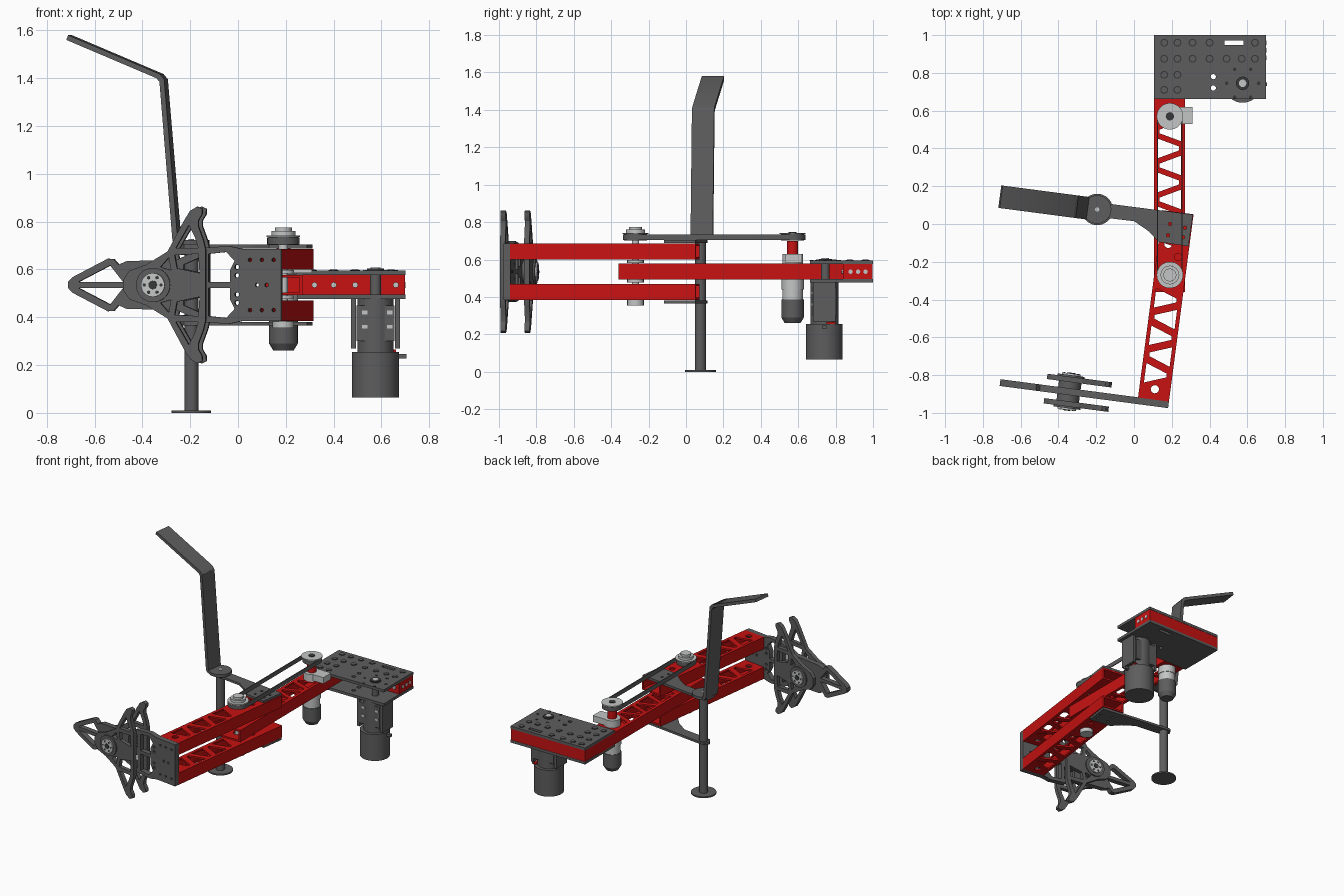
import bpy, bmesh, math
from mathutils import Matrix, Vector

if "Cube" in bpy.data.objects:
    bpy.data.objects.remove(bpy.data.objects["Cube"])

T = Matrix.Translation
TILT = Matrix.Rotation(math.radians(-7.5), 4, 'Z')
UPRIGHT = Matrix.Rotation(math.radians(90), 4, 'X')


def material(name, r, g, b):
    m = bpy.data.materials.new(name)
    m.diffuse_color = (r, g, b, 1)
    m.use_nodes = True
    m.node_tree.nodes["Principled BSDF"].inputs["Base Color"].default_value = m.diffuse_color
    return m


GREY = material("dark grey", 0.11, 0.11, 0.11)
RED = material("red", 0.58, 0.006, 0.006)
LIGHT = material("light grey", 0.55, 0.56, 0.56)
BLACK = material("black", 0.04, 0.04, 0.04)


def add(name, mesh, mat, matrix):
    mesh.materials.clear()
    mesh.materials.append(mat)
    ob = bpy.data.objects.new(name, mesh)
    ob.matrix_world = matrix
    bpy.context.collection.objects.link(ob)
    return ob


def plate(name, outer, holes, thick, mat, matrix):
    """Flat plate with holes, centred on its own plane."""
    cu = bpy.data.curves.new(name, 'CURVE')
    cu.dimensions = '2D'
    cu.fill_mode = 'BOTH'
    cu.extrude = thick / 2
    for pts in [outer] + holes:
        sp = cu.splines.new('POLY')
        sp.points.add(len(pts) - 1)
        for p, (x, y) in zip(sp.points, pts):
            p.co = (x, y, 0, 1)
        sp.use_cyclic_u = True
    tmp = bpy.data.objects.new(name + "_outline", cu)
    bpy.context.collection.objects.link(tmp)
    dg = bpy.context.evaluated_depsgraph_get()
    mesh = bpy.data.meshes.new_from_object(tmp.evaluated_get(dg))
    bpy.data.objects.remove(tmp)
    return add(name, mesh, mat, matrix)


def box(name, x0, x1, y0, y1, z0, z1, mat, matrix=Matrix()):
    bm = bmesh.new()
    bmesh.ops.create_cube(bm, size=1)
    for v in bm.verts:
        v.co = Vector(((x0 + x1) / 2 + v.co.x * (x1 - x0), (y0 + y1) / 2 + v.co.y * (y1 - y0),
                       (z0 + z1) / 2 + v.co.z * (z1 - z0)))
    mesh = bpy.data.meshes.new(name)
    bm.to_mesh(mesh)
    bm.free()
    return add(name, mesh, mat, matrix)


def rod(name, x, y, z0, z1, r, mat, matrix=Matrix(), r0=None, n=32):
    bm = bmesh.new()
    bmesh.ops.create_cone(bm, cap_ends=True, segments=n, radius1=r if r0 is None else r0,
                          radius2=r, depth=z1 - z0)
    mesh = bpy.data.meshes.new(name)
    bm.to_mesh(mesh)
    bm.free()
    return add(name, mesh, mat, matrix @ T((x, y, (z0 + z1) / 2)))


def circle(x, y, r, n=12):
    return [(x + r * math.cos(2 * math.pi * i / n), y + r * math.sin(2 * math.pi * i / n)) for i in range(n)]


def rect(x0, x1, y0, y1):
    return [(x0, y0), (x1, y0), (x1, y1), (x0, y1)]


def flip(pts):
    return [(x, -y) for x, y in reversed(pts)]


def sym(half):
    return half + flip(half)


def truss(first, count, pitch=0.09):
    """Alternating triangular cut-outs along y."""
    out = []
    for k in range(count):
        s, y = (1 if k % 2 else -1), first + k * pitch
        out.append([(s * .062, y - .052), (s * .062, y + .052), (-s * .052, y + .01), (-s * .052, y - .01)])
    return out


def arm(name, y0, y1, zc, holes, matrix, w=0.0825, h=0.0425):
    for s in (-1, 1):
        plate(name + "_web", rect(-w, w, y0, y1), holes, 0.012, RED, matrix @ T((0, 0, zc + s * (h - .006))))
        box(name + "_wall", s * w - .006 - s * .006, s * w + .006 - s * .006, y0, y1,
            zc - h + .012, zc + h - .012, RED, matrix)


# Lower arm and the crossing tube of the base
ARM1 = T((0.1875, 0, 0))
arm("base_arm", -0.36, 0.84, 0.535,
    [circle(0, -.27, .03)] + truss(-0.14, 8) + [circle(0, .57, .03)], ARM1)
plate("base_cross_tube", rect(.107, .698, .84, .998), [rect(.119, .686, .852, .986)], 0.083, RED, T((0, 0, .535)))
for x in (.32, .40, .49, .66):
    rod("tube_rivet", x, -.535, -.002, .006, .012, LIGHT, T((0, .838, 0)) @ UPRIGHT.inverted() @ Matrix.Rotation(math.pi, 4, 'X') @ T((0, 1.07, 0)), n=12)
for y in (.88, .92, .96):
    rod("end_rivet", 0, 0, -.003, .003, .012, LIGHT, T((.698, y, .535)) @ Matrix.Rotation(math.pi / 2, 4, 'Y'), n=12)

# Base plates with slot and hole pattern
slot = rect(.48, .58, .948, .972)
for nm, z in (("base_top_plate", .586), ("base_bottom_plate", .486)):
    plate(nm, rect(.105, .70, .662, 1.0), [slot, circle(.42, .78, .014), circle(.42, .72, .014)], .019, GREY, T((0, 0, z)))
spots = [(x, .96) for x in (.16, .23, .31, .40, .64)]
spots += [(x, .875) for x in (.16, .23, .31, .40, .49, .57, .64)]
spots += [(x, y) for x in (.16, .23) for y in (.79, .71)]
for x, y in spots:
    rod("plate_recess", x, y, .594, .598, .021, BLACK, n=16)
    rod("plate_stud", x, y, .594, .600, .015, GREY, n=16)
for i in range(6):
    a = i * math.pi / 3
    rod("bearing_bolt", .575 + .085 * math.cos(a), .745 + .085 * math.sin(a), .594, .598, .01, BLACK, n=10)
rod("bearing", .575, .745, .594, .604, .035, BLACK)
rod("bearing_cap", .575, .745, .604, .608, .02, LIGHT, n=16)

# Base motor with gearbox
rod("gearbox_shaft", .575, .745, .49, .60, .023, GREY)
rod("base_motor", .575, .74, .065, .255, .098, GREY, n=40)
rod("base_gearbox", .575, .74, .255, .477, .075, GREY)
box("gearbox_block", .495, .655, .675, .805, .30, .45, GREY)
for x in (.483, .667):
    box("gearbox_rail", x - .01, x + .01, .68, .80, .27, .477, GREY)
for x, z in ((.53, .36), (.635, .36), (.53, .42), (.635, .42)):
    box("gearbox_screw", x - .012, x + .012, .669, .677, z - .008, z + .008, LIGHT)
box("motor_terminal", .66, .705, .73, .75, .228, .246, GREY)
box("motor_tag", .64, .66, .75, .80, .255, .265, RED)

# Small motor that drives the belt
JX, DY, PY = .19, .57, -.27
rod("drive_motor", JX, DY, .29, .385, .06, GREY)
rod("drive_motor_end", JX, DY, .26, .29, .06, GREY, r0=.042)
rod("drive_gearbox", JX, DY, .385, .44, .055, LIGHT)
rod("drive_gearbox_collar", JX, DY, .44, .495, .06, LIGHT, n=12)
rod("drive_collar", JX, DY, .578, .63, .055, LIGHT)
box("drive_clamp", .19, .31, .53, .62, .585, .63, LIGHT)
rod("drive_coupler", JX, DY, .63, .70, .03, RED)

# Pulleys, shaft and belt
for nm, y, top in (("drive_pulley", DY, .742), ("joint_pulley", PY, .742)):
    rod(nm, JX, y, .702, .736, .062, GREY, n=40)
    rod(nm + "_flange", JX, y, .736, top, .07, LIGHT, n=40)
    rod(nm + "_bore", JX, y, top, top + .004, .022, BLACK, n=16)
rod("joint_hub", JX, PY, .742, .76, .05, LIGHT, n=16)
rod("joint_hub_cap", JX, PY, .76, .775, .035, LIGHT, n=12)
rod("joint_shaft", JX, PY, .36, .742, .02, LIGHT)
for z in (.355, .477, .582):
    rod("joint_spacer", JX, PY, z, z + .028 if z < .4 else z + .015, .045, LIGHT, n=16)


def stadium(r, n=16):
    return ([(r * math.cos(math.pi * i / n), DY + r * math.sin(math.pi * i / n)) for i in range(n + 1)] +
            [(-r * math.cos(math.pi * i / n), PY - r * math.sin(math.pi * i / n)) for i in range(n + 1)])


plate("belt", stadium(.068), [stadium(.062)], .03, GREY, T((JX, 0, .719)))

# Twin upper arms, turned about the joint
ARM2 = T((JX, PY, 0)) @ TILT
upper_holes = [circle(0, -.61, .022)] + truss(-.53, 5, .1) + [circle(.03, .10, .02), circle(-.03, .16, .02)]
for nm, z in (("upper_arm", .643), ("lower_arm", .427)):
    arm(nm, -.665, .335, z, upper_holes, ARM2)

# Brackets that reach from the arms to the post
bracket = [(.312, .05), (.288, -.118), (.13, -.095), (.08, -.04), (.0, .015), (-.17, .035), (-.225, .045),
           (-.245, .08), (-.225, .115), (-.17, .112), (.0, .09)]
bolts = [circle(x, y, .009, 8) for x, y in ((.18, -.06), (.26, -.07), (.19, .0), (.27, -.02))]
for z in (.696, .373):
    plate("post_bracket", bracket, bolts, .016, GREY, T((0, 0, z)))

# Post, foot and bent strip
PX, PYY = -.195, .077
rod("post", PX, PYY, .01, .71, .029, GREY)
rod("foot", PX, PYY, 0, .01, .083, GREY, n=40)
rod("strip_base", PX, PYY, .704, .724, .075, GREY)
rod("strip_bolt", PX, PYY, .724, .728, .012, LIGHT, n=12)
strip = [(.03, .704), (-.055, .704), (-.072, .72), (-.127, 1.385), (-.14, 1.40), (-.52, 1.56),
         (-.512, 1.58), (-.125, 1.417), (-.107, 1.395), (-.05, .724), (.03, .724)]
plate("bent_strip", strip, [], .12, GREY, T((PX, PYY, 0)) @ TILT @ UPRIGHT)

# Claw frame at the arm end: tip, hub body, link and end plate
HUB = ARM2 @ T((-.449, -.682, .535)) @ UPRIGHT
frame = sym([(-.368, .012), (-.35, .032), (-.20, .110), (-.175, .108), (-.155, .085), (-.12, .10), (.09, .105),
             (.2, .155), (.31, .163), (.37, .150), (.5315, .150)])
cuts = []
for hole in ([(-.325, .012), (-.19, .082), (-.165, .05), (-.135, .012)],
             [(.225, .012), (.315, .012), (.315, .06), (.335, .10), (.30, .138), (.225, .13)],
             [(.12, .03), (.2, .03), (.2, .12), (.12, .085)]):
    cuts += [hole, flip(hole)]
cuts += [circle(.40 + .05 * i, s * .105, .008, 8) for i in range(3) for s in (-1, 1)]
cuts += [circle(.43 + .04 * i, 0, .008, 8) for i in range(2)]
cuts += [circle(.345, s * z, .01, 8) for z in (.04, .075) for s in (-1, 1)]
plate("claw_frame", frame, cuts, .036, GREY, HUB)

# Twin claws either side of the frame, with hubs
claw = sym([(-.125, .025), (-.10, .06), (-.03, .085), (.06, .14), (.13, .27), (.155, .31), (.185, .328),
            (.207, .318), (.205, .295), (.19, .27), (.19, .245), (.212, .185), (.22, .15)])
claw_cuts = []
for hole in ([(.095, .155), (.15, .25), (.175, .20), (.19, .155)],
             [(.10, .07), (.09, .125), (.19, .130), (.195, .05)],
             [(.03, .075), (.065, .115), (.075, .062)]):
    claw_cuts += [hole, flip(hole)]
for s in (-1, 1):
    plate("claw", claw, claw_cuts, .028, GREY, HUB @ T((0, 0, s * .065)))
    z0, z1 = sorted((s * .079, s * .088))
    rod("claw_hub_ring", 0, 0, z0, z1, .072, GREY, HUB)
    z0, z1 = sorted((s * .088, s * .097))
    rod("claw_hub", 0, 0, z0, z1, .05, LIGHT, HUB, n=20)
    z0, z1 = sorted((s * .097, s * .101))
    rod("claw_hub_bore", 0, 0, z0, z1, .018, BLACK, HUB, n=12)
    for i in range(6):
        a = i * math.pi / 3
        rod("claw_hub_bolt", .035 * math.cos(a), .035 * math.sin(a), min(s * .096, s * .099),
            max(s * .096, s * .099), .007, BLACK, HUB, n=8)
rod("claw_axle", 0, 0, -.06, .06, .06, GREY, HUB)

# Smooth the round parts, keep edges sharp
for ob in bpy.context.collection.objects:
    ob.select_set(True)
    bpy.context.view_layer.objects.active = ob
bpy.ops.object.shade_smooth_by_angle(angle=math.radians(30))
